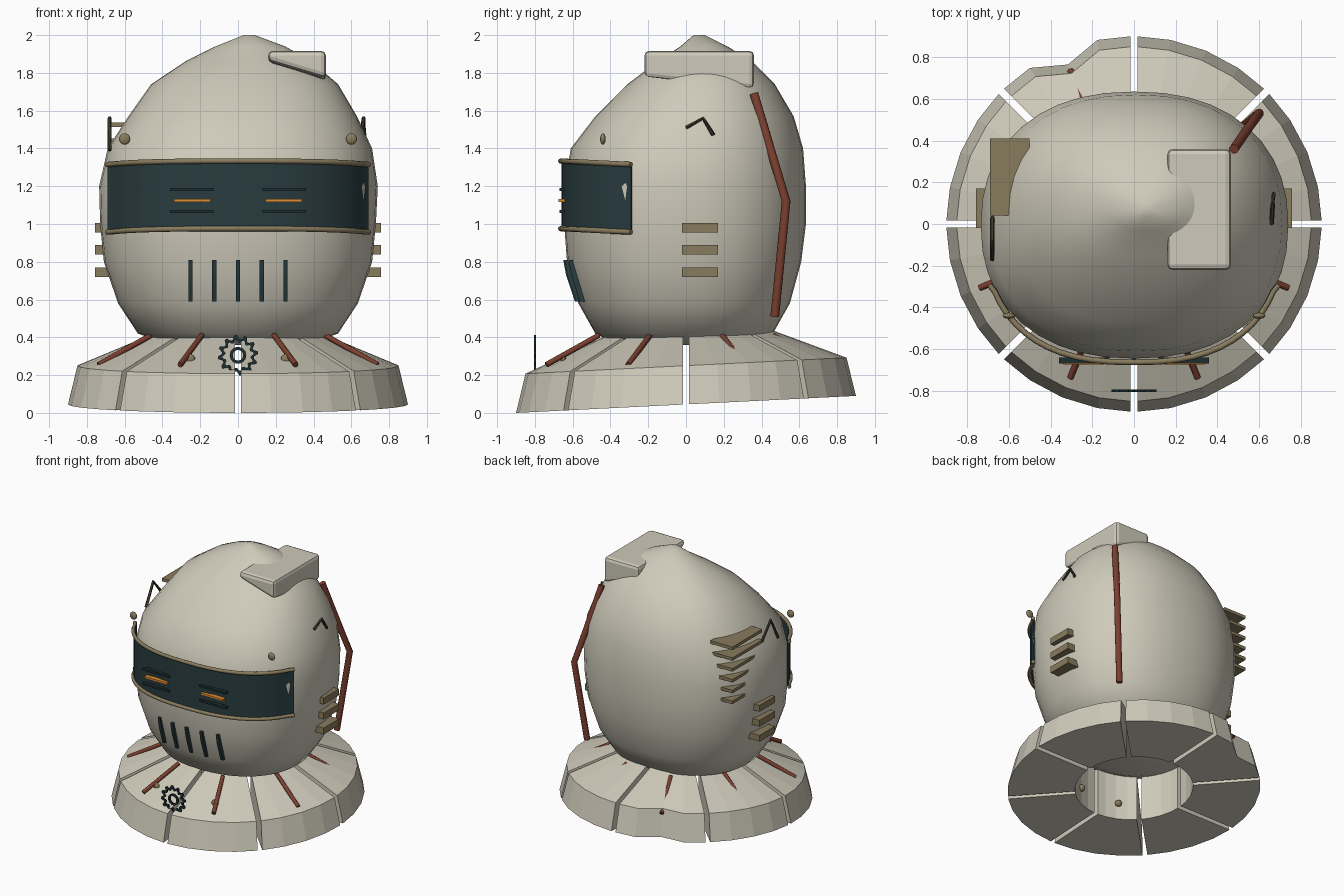
import bpy, bmesh, math
from mathutils import Vector

cube = bpy.data.objects.get("Cube")
if cube:
    bpy.data.objects.remove(cube, do_unlink=True)


def material(name, r, g, b):
    m = bpy.data.materials.new(name)
    m.use_nodes = True
    m.diffuse_color = (r, g, b, 1)
    bsdf = next(n for n in m.node_tree.nodes if n.type == "BSDF_PRINCIPLED")
    bsdf.inputs["Base Color"].default_value = (r, g, b, 1)
    bsdf.inputs["Roughness"].default_value = 0.7
    return m


bone = material("bone", 0.62, 0.59, 0.49)
teal = material("dark teal", 0.022, 0.045, 0.05)
black_teal = material("black teal", 0.013, 0.028, 0.031)
brass = material("dull brass", 0.25, 0.2, 0.11)
bronze = material("dark bronze", 0.05, 0.043, 0.025)
rust = material("rust red", 0.2, 0.05, 0.028)
amber = material("amber", 0.75, 0.27, 0.03)


def add(name, bm, mat, smooth=None):
    bmesh.ops.recalc_face_normals(bm, faces=bm.faces)
    mesh = bpy.data.meshes.new(name)
    bm.to_mesh(mesh)
    bm.free()
    mesh.materials.append(mat)
    ob = bpy.data.objects.new(name, mesh)
    bpy.context.collection.objects.link(ob)
    if smooth:
        bpy.ops.object.select_all(action="DESELECT")
        ob.select_set(True)
        bpy.context.view_layer.objects.active = ob
        bpy.ops.object.shade_smooth_by_angle(angle=math.radians(smooth))
    return ob


def loft(name, rings, mat, loop=False, smooth=None):
    """Skin closed rings of points; cap the ends unless the rings form a loop."""
    bm = bmesh.new()
    rows = [[bm.verts.new(p) for p in ring] for ring in rings]
    pairs = list(zip(rows, rows[1:])) + ([(rows[-1], rows[0])] if loop else [])
    for a, b in pairs:
        n = len(a)
        for i in range(n):
            bm.faces.new((a[i], a[(i + 1) % n], b[(i + 1) % n], b[i]))
    if not loop:
        bm.faces.new(rows[0])
        bm.faces.new(rows[-1])
    return add(name, bm, mat, smooth)


def box(name, lo, hi, mat, shape=None):
    bm = bmesh.new()
    bmesh.ops.create_cube(bm, size=1)
    lo, hi = Vector(lo), Vector(hi)
    for v in bm.verts:
        v.co = Vector([(lo[i] + hi[i]) / 2 + v.co[i] * (hi[i] - lo[i]) for i in range(3)])
        if shape:
            shape(v.co)
    return add(name, bm, mat)


def tube(name, points, radius, mat, sides=8):
    """Round bar that follows a path, with mitred joints."""
    pts = [Vector(p) for p in points]
    rings = []
    for i, p in enumerate(pts):
        d = (pts[min(i + 1, len(pts) - 1)] - pts[max(i - 1, 0)]).normalized()
        ref = Vector((0, 0, 1)) if abs(d.z) < 0.8 else Vector((1, 0, 0))
        u = d.cross(ref).normalized()
        w = u.cross(d)
        rings.append([p + radius * (u * math.cos(a) + w * math.sin(a))
                      for a in (math.tau * k / sides for k in range(sides))])
    return loft(name, rings, mat, smooth=50)


def rivet(name, centre, size, mat):
    bm = bmesh.new()
    bmesh.ops.create_uvsphere(bm, u_segments=16, v_segments=8, radius=1)
    for v in bm.verts:
        v.co = Vector([c + s * q for c, s, q in zip(centre, size, v.co)])
    return add(name, bm, mat, 60)


def oval(angle, power):
    c, s = math.cos(angle), math.sin(angle)
    return (math.copysign(abs(c) ** (2 / power), c), math.copysign(abs(s) ** (2 / power), s))


# Head shell: height, then reach to right, left, front and back
head_rows = [
    (0.36, 0.36, 0.36, 0.36, 0.36), (0.42, 0.53, 0.53, 0.48, 0.46),
    (0.58, 0.635, 0.635, 0.57, 0.55), (0.8, 0.71, 0.71, 0.63, 0.61),
    (1.0, 0.73, 0.73, 0.645, 0.635), (1.2, 0.735, 0.74, 0.645, 0.635),
    (1.4, 0.69, 0.71, 0.61, 0.62), (1.57, 0.58, 0.63, 0.48, 0.57),
    (1.74, 0.46, 0.53, 0.31, 0.47), (1.86, 0.28, 0.39, 0.15, 0.35),
    (1.94, 0.12, 0.25, 0.03, 0.22), (2.0, -0.03, 0.09, -0.04, 0.1)]
rings = []
for z, xr, xl, yf, yb in head_rows:
    ring = []
    for k in range(40):
        c, s = oval(math.tau * k / 40, 2.25)
        ring.append(((xl - xr) / 2 + c * (xl + xr) / 2, (yb - yf) / 2 + s * (yb + yf) / 2, z))
    rings.append(ring)
loft("head_shell", rings, bone, smooth=60)

# Collar: eight slightly tilted wedges with gaps, one of them dented
TILT = 0.05
for k in range(8):
    rings = []
    for j in range(5):
        a = math.radians(45 * k + 11.25 * j)
        dent = 0.92 if (k, j) == (2, 2) else 1
        ring = []
        for r, z in ((0.42, 0.045), (0.9 * dent, 0.045), (0.85 * dent, 0.25), (0.42, 0.43)):
            b = a + {0: 1, 4: -1}.get(j, 0) * math.asin(0.017 / r)
            y = r * math.sin(b)
            ring.append((r * math.cos(b), y, z + TILT * y))
        rings.append(ring)
    loft(f"collar_wedge_{k + 1}", rings, bone)

    # Rod lying on each wedge
    a = math.radians(45 * k + 22.5)
    tube(f"collar_rod_{k + 1}", [(r * math.cos(a), r * math.sin(a), z)
                                 for r, z in ((0.5, 0.41), (0.8, 0.255))], 0.015, rust)

# Wrap-around visor with rims
path = []
for k in range(25):
    c, s = oval(math.radians(198 + 144 * k / 24), 2.5)
    path.append((0.715 * c, 0.66 * s))
path = [p for p in path if p[1] < -0.29]
path = [(-0.69, -0.29)] + path + [(0.69, -0.29)]
loft("visor", [[(x * t, y * t, z) for t, z in ((1, 0.965), (1, 1.325), (0.985, 1.325), (0.985, 0.965))]
               for x, y in path], teal, smooth=40)
for name, z in (("visor_top_rim", 1.315), ("visor_bottom_rim", 0.957)):
    tube(name, [(x * 1.005, y * 1.005, z - 0.05 * (y + 0.29)) for x, y in path], 0.014, brass)

# Parts mirrored on both sides
for side, s in (("left", 1), ("right", -1)):
    def bar(name, x0, x1, z, h, mat, y=-0.67):
        box(f"{side}_{name}", (min(s * x0, s * x1), y, z - h), (max(s * x0, s * x1), -0.64, z + h), mat)
    bar("eye_slit", 0.145, 0.34, 1.125, 0.008, amber, -0.675)
    bar("upper_eye_bar", 0.13, 0.36, 1.182, 0.008, black_teal)
    bar("lower_eye_bar", 0.13, 0.36, 1.067, 0.008, black_teal)
    for i, z in enumerate((0.98, 0.863, 0.745)):
        xs = sorted((s * 0.66, s * 0.758))
        box(f"{side}_cheek_rib_{i + 1}", (xs[0], -0.02, z - 0.025), (xs[1], 0.17, z + 0.025), brass)
    rivet(f"{side}_brow_rivet", (s * 0.6, -0.44, 1.45), (0.03, 0.015, 0.03), brass)
    rivet(f"{side}_collar_rivet", (s * 0.255, -0.65, 0.285), (0.028, 0.015, 0.028), brass)
    rivet(f"{side}_inner_rivet", (s * 0.17, -0.375, 0.15), (0.025, 0.025, 0.025), brass)

# Mouth vents that follow the curve of the chin
for i in range(5):
    x = (i - 2) * 0.126
    f = (1 - abs(x / 0.7) ** 2.25) ** (1 / 2.25)
    rings = []
    for y, z in ((0.632, 0.81), (0.617, 0.73), (0.59, 0.65), (0.57, 0.59)):
        rings.append([(x + dx, -y * f + dy, z) for dx, dy in
                      ((-0.011, -0.018), (0.011, -0.018), (0.011, 0.02), (-0.011, 0.02))])
    loft(f"mouth_vent_{i + 1}", rings, teal)

# Gear standing on the front of the collar
rings = []
for k in range(48):
    a = math.tau * (k + 0.5) / 48
    out, inner = (0.107, 0.082) if k % 4 < 2 else (0.086, 0.068)
    rings.append([(r * math.cos(a), -0.8 + dy, 0.305 + r * math.sin(a)) for r, dy in
                  ((inner, -0.006), (out, -0.006), (out, 0.006), (inner, 0.006))])
loft("gear_rim", rings, black_teal, loop=True)
rings = []
for k in range(24):
    a = math.tau * k / 24
    rings.append([(r * math.cos(a), -0.8 + dy, 0.305 + r * math.sin(a)) for r, dy in
                  ((0.028, -0.006), (0.044, -0.006), (0.044, 0.006), (0.028, 0.006))])
loft("gear_hub", rings, black_teal, loop=True)


# Rounded block on the crown, with an underside that falls with the skull
def slope_under(co):
    if co.z < 1.8:
        t = (co.x - 0.16) / 0.3
        co.z = 1.865 - 0.09 * t - (0.06 if co.y > 0 else 0)


block = box("crown_block", (0.16, -0.22, 1.71), (0.465, 0.36, 1.917), bone, slope_under)
bevel = block.modifiers.new("rounded_edges", "BEVEL")
bevel.width = 0.025
bevel.segments = 2

# Bent pipe at the back
tube("back_pipe", [(0.48, 0.36, 1.69), (0.545, 0.455, 1.37), (0.6, 0.53, 1.12), (0.53, 0.47, 0.51)],
     0.023, rust, 10)

# Cooling fins on the right side
for i in range(6):
    z = 1.525 - 0.085 * i
    box(f"side_fin_{i + 1}", (-0.69, 0.04, z - 0.012), (-0.5, 0.41, z + 0.012), brass)

# Angled marks on the temples
tube("left_chevron", [(0.66, 0.0, 1.51), (0.665, 0.09, 1.56), (0.67, 0.145, 1.47)], 0.011, bronze, 6)
tube("right_chevron", [(-0.68, -0.17, 1.39), (-0.68, -0.08, 1.56), (-0.68, 0.03, 1.43)], 0.011, bronze, 6)
